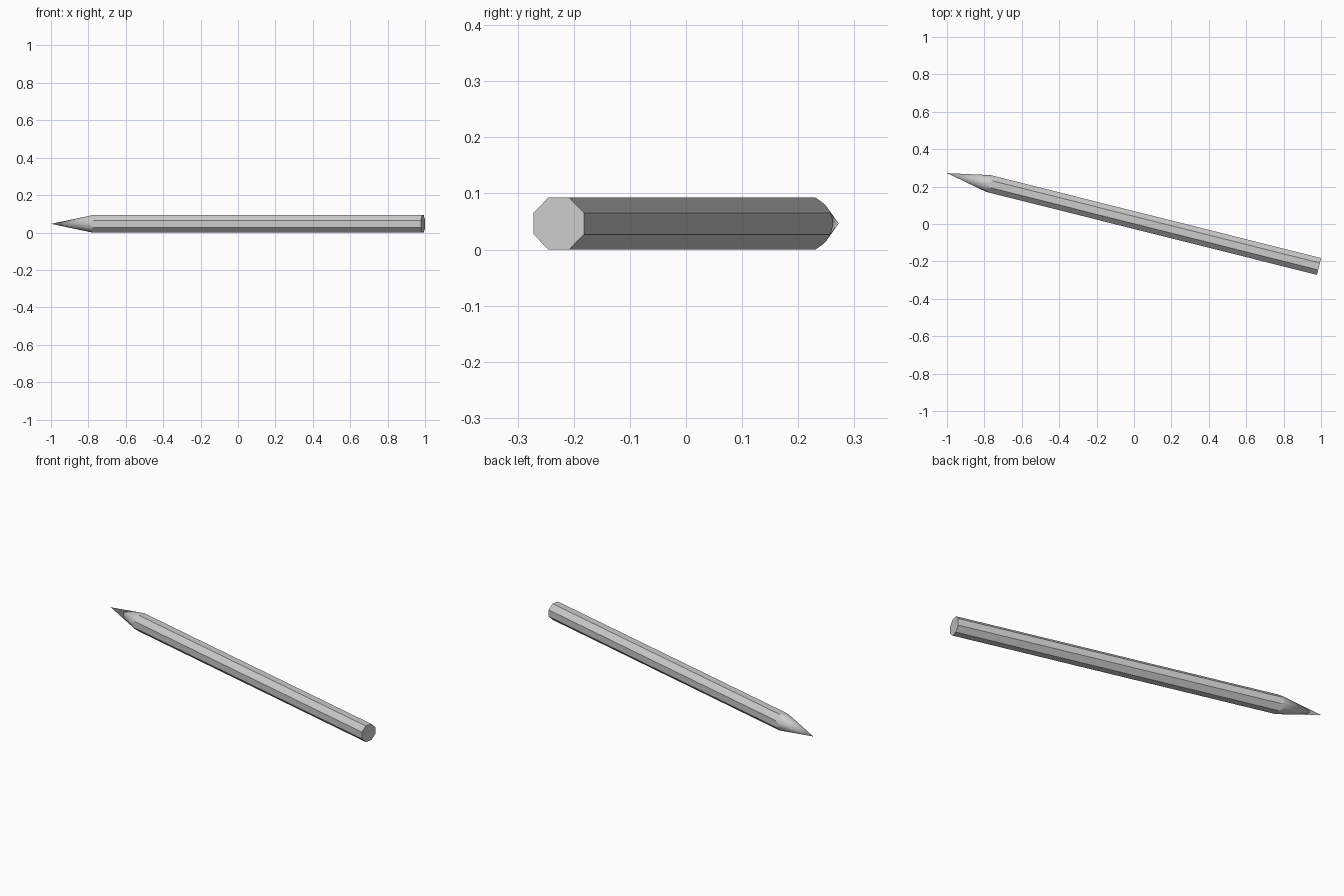
import bpy, bmesh, math

if "Cube" in bpy.data.objects:
    bpy.data.objects.remove(bpy.data.objects["Cube"])

SIDES, SUB = 8, 8            # octagonal barrel, points per flat
APOTHEM = 0.0463             # half the width across flats
SLOPE = 0.203                # sharpened cone: radius per unit length
LENGTH = 2.0506
ANGLE = math.radians(-14.08)
TIP = (-1.0, 0.272, APOTHEM)


def octagon():
    """Octagon outline, each flat subdivided, flats facing up and down."""
    pts = []
    half = math.pi / SIDES
    for i in range(SIDES):
        mid = i * 2 * half
        for j in range(SUB):
            t = APOTHEM * math.tan(half) * (2 * j / SUB - 1)
            pts.append((APOTHEM * math.cos(mid) - t * math.sin(mid),
                        APOTHEM * math.sin(mid) + t * math.cos(mid)))
    return pts


def make(name, bm):
    bmesh.ops.recalc_face_normals(bm, faces=bm.faces)
    mesh = bpy.data.meshes.new(name)
    bm.to_mesh(mesh)
    bm.free()
    ob = bpy.data.objects.new(name, mesh)
    bpy.context.collection.objects.link(ob)
    ob.location = TIP
    ob.rotation_euler = (0, 0, ANGLE)
    bpy.ops.object.select_all(action='DESELECT')
    ob.select_set(True)
    bpy.context.view_layer.objects.active = ob
    bpy.ops.object.shade_smooth_by_angle(angle=math.radians(9))
    return ob


# Pencil: the cone meets the octagonal barrel in scalloped curves
bm = bmesh.new()
outline = octagon()
n = len(outline)
tip = bm.verts.new((0, 0, 0))
scallop = [bm.verts.new((math.hypot(y, z) / SLOPE, y, z)) for y, z in outline]
end = [bm.verts.new((LENGTH, outline[i][0], outline[i][1]))
       for i in range(0, n, SUB)]
for i in range(n):
    bm.faces.new((tip, scallop[i], scallop[(i + 1) % n]))
for k in range(SIDES):
    edge = [scallop[(k * SUB + j) % n] for j in range(SUB + 1)]
    bm.faces.new(edge + [end[(k + 1) % SIDES], end[k]])
bm.faces.new(end)
make("pencil", bm)
